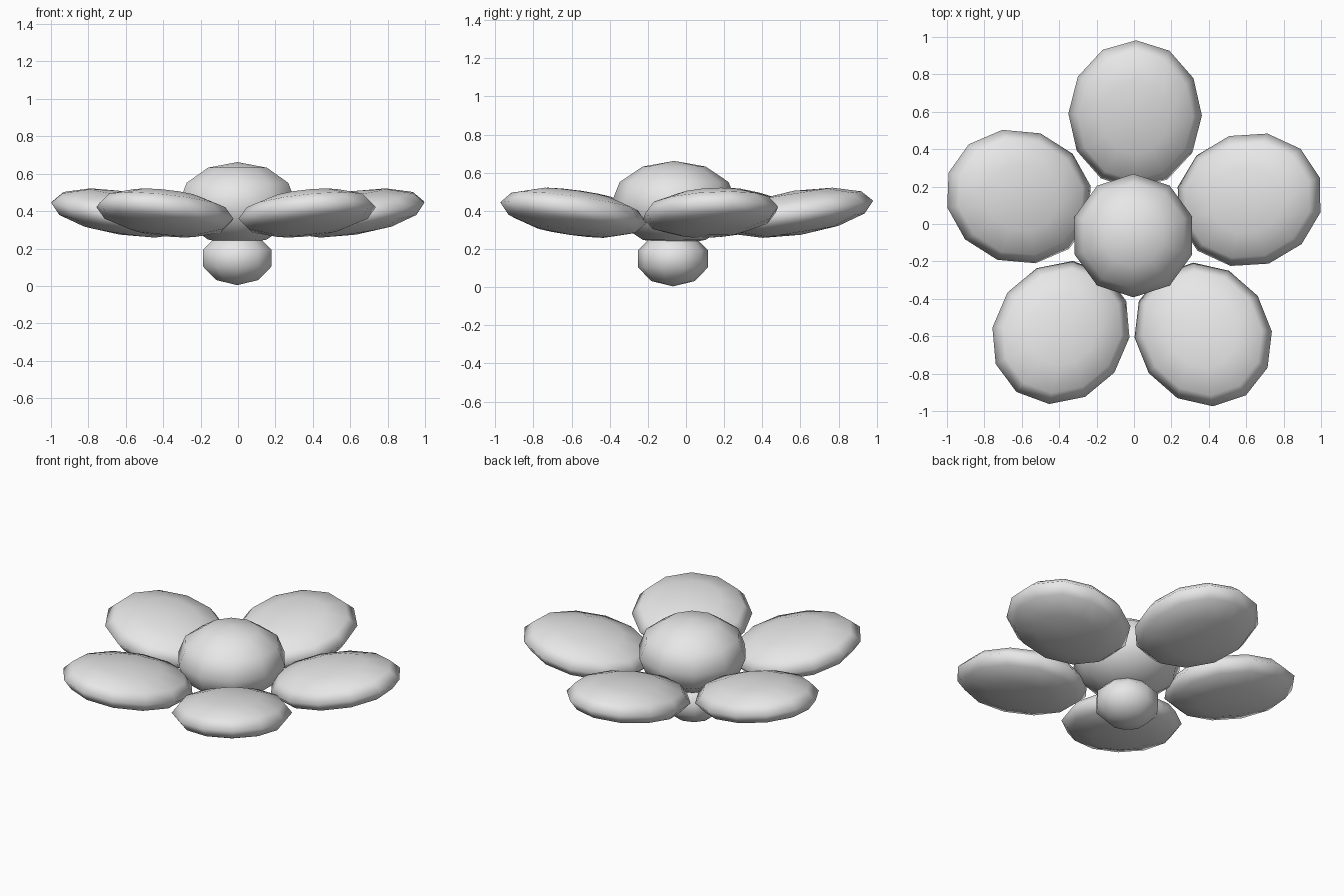
import bpy
import math
from mathutils import Matrix

if "Cube" in bpy.data.objects:
    bpy.data.objects.remove(bpy.data.objects["Cube"])

# One plain grey for the whole flower
grey = bpy.data.materials.new("plain_grey")
grey.diffuse_color = (0.8, 0.8, 0.8, 1.0)
grey.use_nodes = True
grey.node_tree.nodes["Principled BSDF"].inputs["Base Color"].default_value = grey.diffuse_color

HUB = (-0.003, -0.062)


def ellipsoid(name, location, radii, segments, rings, turn=0.0, tilt=0.0):
    """Low-poly smooth sphere, scaled, tilted up about y, then turned about z."""
    bpy.ops.mesh.primitive_uv_sphere_add(segments=segments, ring_count=rings, radius=1)
    ob = bpy.context.object
    ob.name = name
    ob.data.transform(
        Matrix.Translation(location)
        @ Matrix.Rotation(turn, 4, 'Z')
        @ Matrix.Rotation(-tilt, 4, 'Y')
        @ Matrix.Diagonal((*radii, 1.0))
    )
    ob.data.materials.append(grey)
    bpy.ops.object.shade_smooth()
    return ob


# Domed flower centre
ellipsoid("flower_centre", (*HUB, 0.44), (0.33, 0.33, 0.222), 10, 6)

# Small bulb underneath
ellipsoid("base_bulb", (-0.004, -0.068, 0.148), (0.202, 0.193, 0.144), 10, 5)

# Five flattened petals rising outwards
for i in range(5):
    angle = math.radians(89.2 + 72 * i)
    centre = (HUB[0] + 0.647 * math.cos(angle),
              HUB[1] + 0.647 * math.sin(angle), 0.39)
    ellipsoid(f"petal_{i + 1}", centre, (0.402, 0.357, 0.117), 12, 6,
              turn=angle, tilt=math.radians(9))
